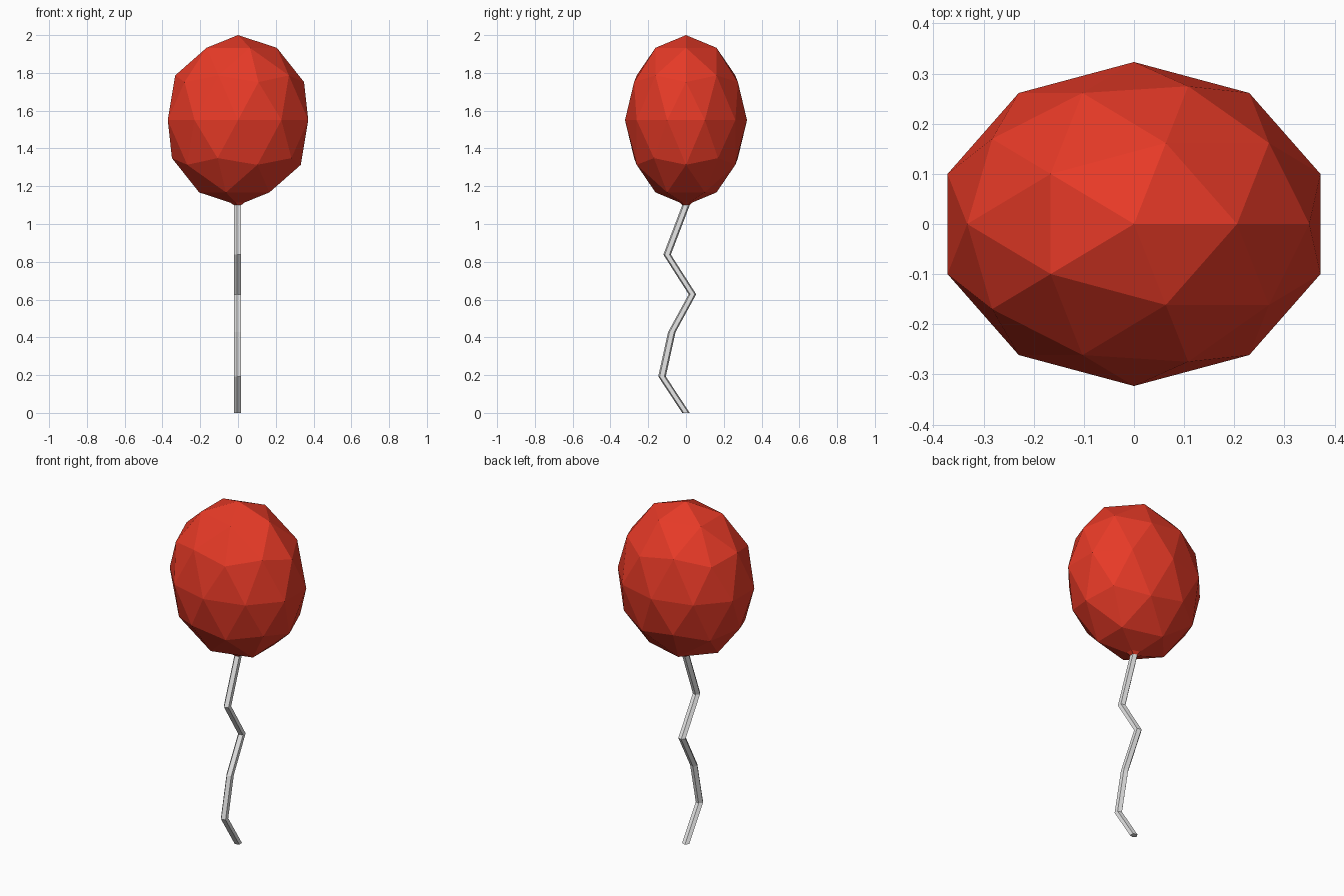
import bpy, bmesh, math
from mathutils import Matrix

if "Cube" in bpy.data.objects:
    bpy.data.objects.remove(bpy.data.objects["Cube"])


def material(name, rgb):
    m = bpy.data.materials.new(name)
    m.diffuse_color = (*rgb, 1)
    m.use_nodes = True
    m.node_tree.nodes["Principled BSDF"].inputs["Base Color"].default_value = m.diffuse_color
    return m


def make_object(name, bm, mat):
    bmesh.ops.recalc_face_normals(bm, faces=bm.faces[:])
    me = bpy.data.meshes.new(name)
    bm.to_mesh(me)
    bm.free()
    me.materials.append(mat)
    ob = bpy.data.objects.new(name, me)
    bpy.context.collection.objects.link(ob)
    return ob


red = material("balloon red", (0.8, 0.042, 0.02))
grey = material("string light grey", (0.8, 0.8, 0.8))
R = 0.021  # string radius


# Balloon: stretched icosphere with its bottom tip cut off
bm = bmesh.new()
bmesh.ops.create_icosphere(
    bm, subdivisions=2, radius=1,
    matrix=Matrix.Translation((0, 0, 1.55)) @ Matrix.Diagonal((0.391, 0.323, 0.45, 1)))
bmesh.ops.bisect_plane(bm, geom=bm.verts[:] + bm.edges[:] + bm.faces[:],
                       plane_co=(0, 0, 1.114), plane_no=(0, 0, -1), clear_outer=True)
# Neck: the open rim tapers down to the string
rim = [e for e in bm.edges if e.is_boundary]
ext = bmesh.ops.extrude_edge_only(bm, edges=rim)["geom"]
for v in [g for g in ext if isinstance(g, bmesh.types.BMVert)]:
    a = math.atan2(v.co.y / 0.323, v.co.x / 0.391)
    v.co = (R * math.cos(a), R * math.sin(a), 1.10)
make_object("balloon", bm, red)

# String: five-sided, level rings along a zigzag in the y-z plane
path = [(0, 1.10), (-0.10, 0.838), (0.034, 0.628), (-0.075, 0.428), (-0.127, 0.193), (0, 0)]
bm = bmesh.new()
rings = []
for y, z in path:
    angles = [math.pi + i * math.tau / 5 for i in range(5)]
    rings.append([bm.verts.new((R * math.cos(a), y + R * math.sin(a), z)) for a in angles])
for a, b in zip(rings, rings[1:]):
    for i in range(5):
        j = (i + 1) % 5
        bm.faces.new((a[i], a[j], b[j], b[i]))
bm.faces.new(rings[0])
bm.faces.new(rings[-1])
make_object("string", bm, grey)
